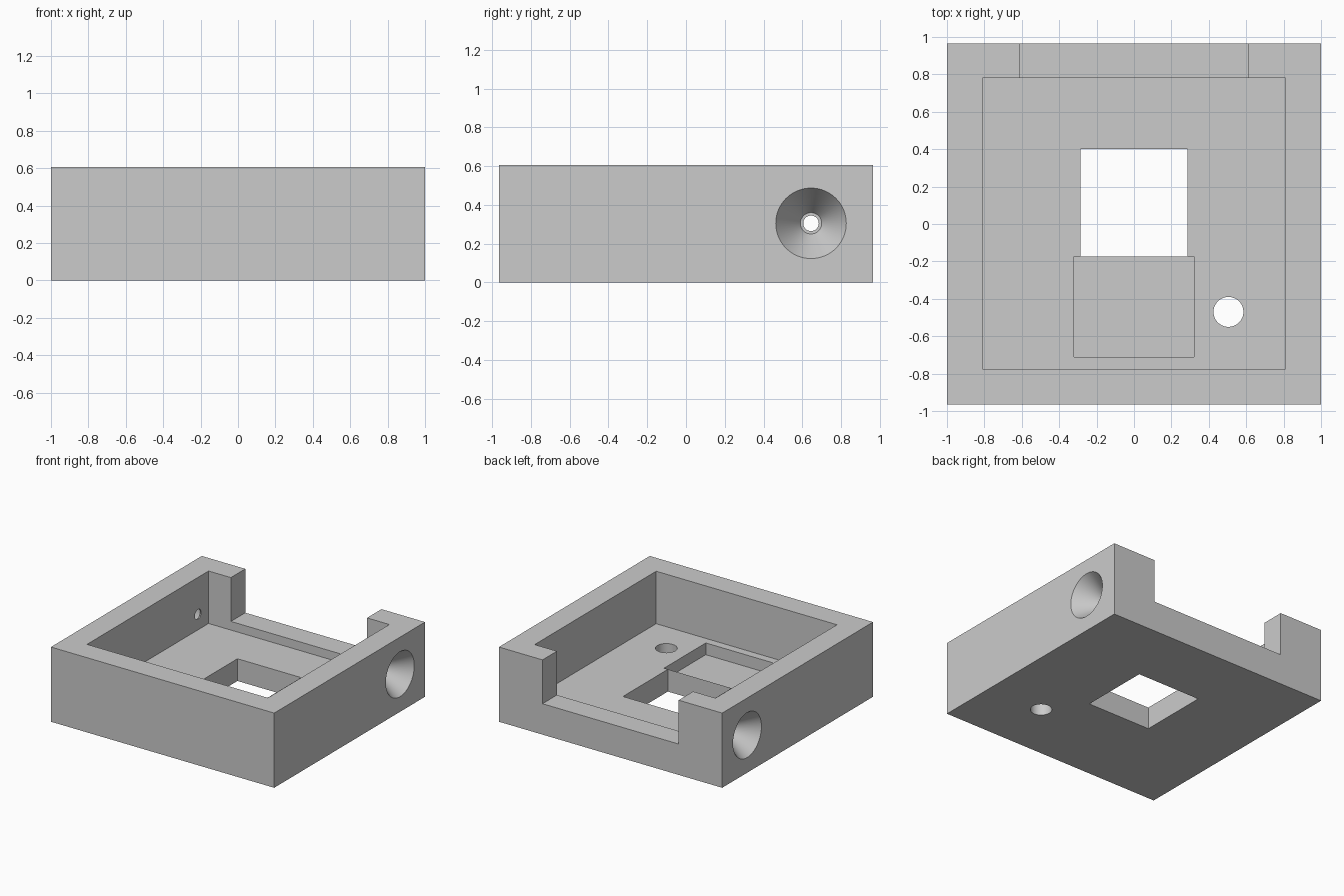
import bpy
import bmesh
import math
from mathutils import Matrix, Vector

cube = bpy.data.objects.get("Cube")
if cube:
    bpy.data.objects.remove(cube, do_unlink=True)

WIDTH, DEPTH, HEIGHT = 2.0, 1.93, 0.605
FLOOR = 0.18
OVER = 0.1  # how far cutters reach past the body


def finish(name, bm):
    mesh = bpy.data.meshes.new(name)
    bm.to_mesh(mesh)
    bm.free()
    obj = bpy.data.objects.new(name, mesh)
    bpy.context.collection.objects.link(obj)
    return obj


def box(name, low, high):
    low, high = Vector(low), Vector(high)
    bm = bmesh.new()
    place = Matrix.Translation((low + high) / 2) @ Matrix.Diagonal((*(high - low), 1))
    bmesh.ops.create_cube(bm, size=1, matrix=place)
    return finish(name, bm)


def cone(name, start, end, r_start, r_end):
    start, end = Vector(start), Vector(end)
    axis = end - start
    turn = axis.to_track_quat("Z", "Y").to_matrix().to_4x4()
    bm = bmesh.new()
    bmesh.ops.create_cone(bm, cap_ends=True, segments=64, radius1=r_start,
                          radius2=r_end, depth=axis.length,
                          matrix=Matrix.Translation((start + end) / 2) @ turn)
    return finish(name, bm)


def carve(body, cutter):
    cutter.hide_render = True
    mod = body.modifiers.new(cutter.name, "BOOLEAN")
    mod.operation = "DIFFERENCE"
    mod.solver = "EXACT"
    mod.object = cutter
    bpy.context.view_layer.objects.active = body
    bpy.ops.object.modifier_apply(modifier=mod.name)
    bpy.data.objects.remove(cutter, do_unlink=True)


# Solid block
body = box("tray_body", (-WIDTH / 2, -DEPTH / 2, 0), (WIDTH / 2, DEPTH / 2, HEIGHT))

# Main cavity and the opening in the back wall
carve(body, box("cavity", (-0.81, -0.775, FLOOR), (0.81, 0.78, HEIGHT + OVER)))
carve(body, box("back_notch", (-0.61, 0.7, 0.25), (0.61, 1 + OVER, HEIGHT + OVER)))

# Floor window, shallow pocket beside it and round floor hole
carve(body, box("window", (-0.285, -0.175, -OVER), (0.285, 0.4, FLOOR + OVER)))
carve(body, box("pocket", (-0.32, -0.71, 0.085), (0.32, -0.175, FLOOR + OVER)))
carve(body, cone("floor_hole", (0.505, -0.47, -OVER), (0.505, -0.47, FLOOR + OVER), 0.08, 0.08))

# Conical side holes with a narrow bore into the cavity
hole_y, hole_z = 0.645, 0.305
for side in (-1, 1):
    def at(x):
        return (side * x, hole_y, hole_z)
    slope = (0.182 - 0.055) / 0.18
    carve(body, cone("side_cone", at(1 + OVER), at(0.82), 0.182 + slope * OVER, 0.055))
    carve(body, cone("side_bore", at(0.9), at(0.7), 0.04, 0.04))

# Plain grey finish
grey = bpy.data.materials.new("light_grey")
colour = (0.6, 0.6, 0.6, 1)
grey.diffuse_color = colour
grey.use_nodes = True
grey.node_tree.nodes["Principled BSDF"].inputs["Base Color"].default_value = colour
body.data.materials.clear()
body.data.materials.append(grey)

bpy.ops.object.select_all(action="DESELECT")
body.select_set(True)
bpy.context.view_layer.objects.active = body
bpy.ops.object.shade_smooth_by_angle(angle=math.radians(30))
